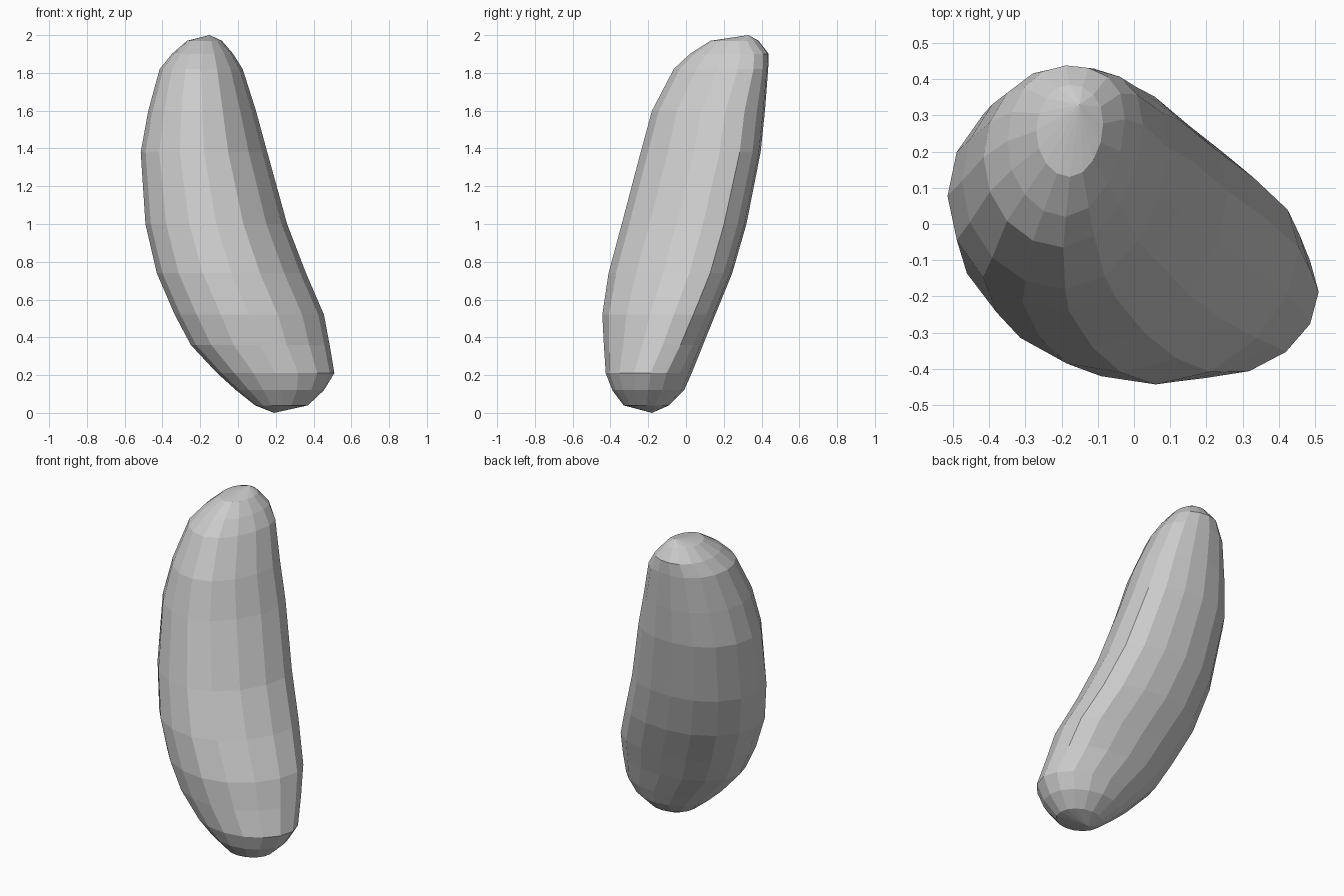
import bpy, bmesh, math

if "Cube" in bpy.data.objects:
    bpy.data.objects.remove(bpy.data.objects["Cube"])

SIDES = 16

# Horizontal sections: z, x min, x max, y min, y max, rearward skew of the right side
SECTIONS = [
    (0.04, 0.09, 0.37, -0.33, -0.09, 0.0),
    (0.12, -0.01, 0.455, -0.39, -0.01, 0.0),
    (0.21, -0.11, 0.51, -0.425, 0.03, 0.01),
    (0.36, -0.25, 0.485, -0.435, 0.09, 0.05),
    (0.52, -0.335, 0.455, -0.443, 0.155, 0.08),
    (0.74, -0.43, 0.36, -0.41, 0.245, 0.10),
    (1.00, -0.49, 0.26, -0.34, 0.32, 0.10),
    (1.38, -0.515, 0.155, -0.24, 0.395, 0.10),
    (1.60, -0.475, 0.095, -0.18, 0.418, 0.09),
    (1.82, -0.415, 0.025, -0.065, 0.435, 0.09),
    (1.90, -0.35, -0.025, 0.02, 0.438, 0.06),
    (1.97, -0.27, -0.085, 0.13, 0.385, 0.02),
]


def section_ring(bm, z, x0, x1, y0, y1, skew):
    ring = []
    for i in range(SIDES):
        t = 2 * math.pi * i / SIDES
        c, s = math.cos(t), math.sin(t)
        x = (x0 + x1) / 2 + (x1 - x0) / 2 * c
        y = (y0 + y1) / 2 + (y1 - y0) / 2 * s + skew * max(c, 0) ** 2
        ring.append(bm.verts.new((x, y, z)))
    return ring


# Curved, leaning body lofted through the sections
bm = bmesh.new()
rings = [section_ring(bm, *s) for s in SECTIONS]
for low, high in zip(rings, rings[1:]):
    for i in range(SIDES):
        j = (i + 1) % SIDES
        bm.faces.new((low[i], low[j], high[j], high[i]))

# Blunt tips closing both ends
bottom = bm.verts.new((0.19, -0.18, 0.0))
top = bm.verts.new((-0.15, 0.33, 2.0))
for i in range(SIDES):
    j = (i + 1) % SIDES
    bm.faces.new((bottom, rings[0][j], rings[0][i]))
    bm.faces.new((top, rings[-1][i], rings[-1][j]))

bmesh.ops.recalc_face_normals(bm, faces=bm.faces)
mesh = bpy.data.meshes.new("curved_body")
bm.to_mesh(mesh)
bm.free()
bpy.context.collection.objects.link(bpy.data.objects.new("curved_body", mesh))
